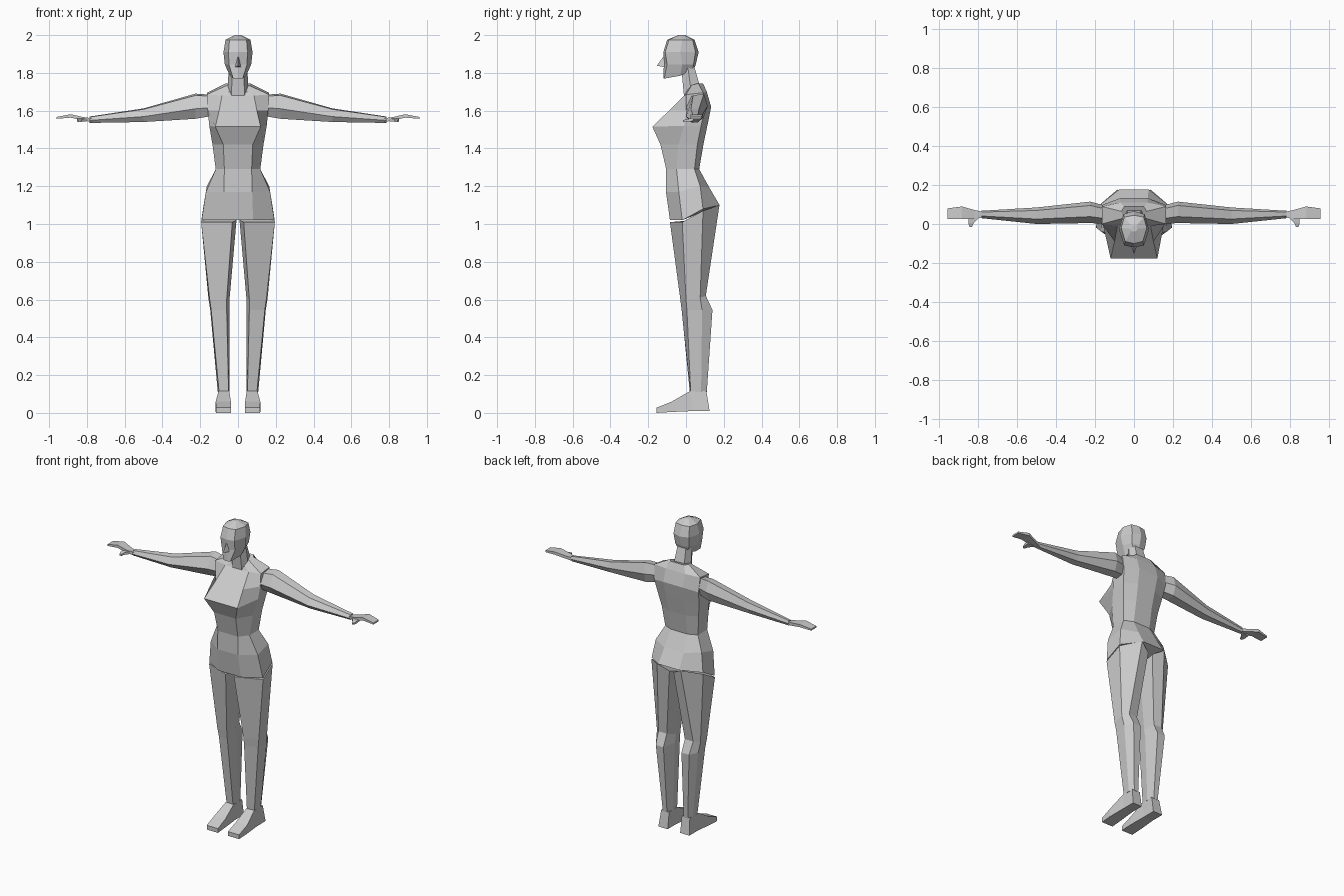
import bpy, bmesh


def loft(name, rings, mirror=False):
    """Skin a list of equal-length point rings and close both ends."""
    bm = bmesh.new()
    vs = [[bm.verts.new(p) for p in r] for r in rings]
    n = len(vs[0])
    for a, b in zip(vs, vs[1:]):
        for i in range(n):
            j = (i + 1) % n
            bm.faces.new((a[i], a[j], b[j], b[i]))
    bm.faces.new(vs[0])
    bm.faces.new(vs[-1])
    bmesh.ops.recalc_face_normals(bm, faces=bm.faces)
    me = bpy.data.meshes.new(name)
    bm.to_mesh(me)
    bm.free()
    ob = bpy.data.objects.new(name, me)
    bpy.context.collection.objects.link(ob)
    if mirror:
        m = ob.modifiers.new("Mirror", 'MIRROR')
        m.use_mirror_merge = False
    return ob


def sym(half):
    """Complete a half ring (front to back, x >= 0) by reflection in x."""
    return half + [(-x, y, z) for x, y, z in reversed(half) if x > 0]


def level(z, pts):
    return [(x, y, z) for x, y in pts]


def box_x(x, y0, y1, z0, z1):
    return [(x, y0, z0), (x, y1, z0), (x, y1, z1), (x, y0, z1)]


def box_y(y, x0, x1, z0, z1):
    return [(x0, y, z0), (x1, y, z0), (x1, y, z1), (x0, y, z1)]


# Torso: neck base, shoulders, bust, ribs, waist, hips, seat
loft("torso", [sym(r) for r in (
    [(.05, .0, 1.70), (.055, .03, 1.735), (.065, .065, 1.745), (.05, .09, 1.745)],
    [(.085, -.01, 1.68), (.165, .0, 1.685), (.165, .09, 1.695), (.07, .11, 1.70)],
    [(.10, -.09, 1.60), (.16, .0, 1.60), (.16, .10, 1.60), (.07, .133, 1.62)],
    [(.12, -.178, 1.515), (.152, -.01, 1.52), (.15, .08, 1.52), (.065, .115, 1.53)],
    [(.078, -.135, 1.42), (.135, -.04, 1.42), (.133, .06, 1.42), (.06, .092, 1.42)],
    level(1.29, [(.072, -.105), (.118, -.05), (.118, .045), (.06, .07)]),
    [(.075, -.106, 1.17), (.17, -.038, 1.17), (.165, .075, 1.20), (.07, .125, 1.19)],
    [(.08, -.085, 1.02), (.193, -.02, 1.02), (.185, .09, 1.08), (.075, .178, 1.10)],
)])

# Legs
loft("legs", [
    [(.03, -.085, 1.01), (.195, -.02, 1.01), (.187, .09, 1.07),
     (.085, .177, 1.10), (.015, .15, 1.06), (.008, .04, 1.02)],
    [(.06, -.03, .60), (.15, .0, .60), (.157, .075, .61),
     (.125, .105, .62), (.065, .105, .62), (.045, .04, .60)],
    level(.545, [(.06, -.023), (.142, .005), (.147, .085),
                 (.12, .14), (.065, .14), (.045, .05)]),
    level(.11, [(.05, .02), (.1, .025), (.107, .08),
                (.09, .11), (.06, .11), (.044, .07)]),
], mirror=True)

# Feet, heel to toe
loft("feet", [
    [(.045, .125, .01), (.112, .125, .01), (.103, .108, .115), (.046, .108, .115)],
    [(.045, .04, .01), (.112, .04, .01), (.103, .02, .115), (.046, .02, .115)],
    box_y(-.075, .038, .118, .005, .06),
    box_y(-.155, .036, .117, .0, .028),
], mirror=True)


# Arms
def arm_ring(x, y0, y1, z0, z1):
    w, h = y1 - y0, z1 - z0
    return [(x, y0 + w * u, z0 + h * v) for u, v in
            ((.82, 1), (.3, .93), (0, .4), (.28, 0), (.8, .05), (1, .5))]


loft("arms", [arm_ring(*a) for a in (
    (.15, .0, .095, 1.57, 1.685),
    (.225, .005, .115, 1.557, 1.69),
    (.5, .0, .085, 1.54, 1.612),
    (.785, .03, .068, 1.535, 1.569))], mirror=True)

# Hands and thumbs
loft("hands", [box_x(*a) for a in (
    (.775, .035, .062, 1.54, 1.56),
    (.82, .025, .072, 1.548, 1.566),
    (.885, .025, .09, 1.563, 1.581),
    (.96, .025, .08, 1.557, 1.567))], mirror=True)
loft("thumbs", [box_y(*a) for a in (
    (.04, .79, .85, 1.545, 1.56),
    (.005, .825, .852, 1.542, 1.556),
    (-.015, .832, .845, 1.54, 1.55))], mirror=True)

# Neck
loft("neck", [sym(r) for r in (
    level(1.83, [(.03, -.025), (.05, .01), (.03, .045)]),
    [(.035, -.01, 1.67), (.055, .03, 1.68), (.04, .085, 1.69)])])

# Head, crown to chin
loft("head", [sym(r) for r in (
    level(2.0, [(0, -.04), (.012, -.035), (.016, -.025), (.012, -.01), (0, -.005)]),
    level(1.975, [(0, -.10), (.045, -.09), (.066, -.02), (.05, .035), (0, .045)]),
    level(1.91, [(0, -.12), (.05, -.11), (.077, -.03), (.055, .05), (0, .067)]),
    level(1.845, [(0, -.117), (.048, -.1), (.07, -.02), (.05, .04), (0, .052)]),
    [(0, -.12, 1.77), (.025, -.115, 1.77), (.043, -.03, 1.785),
     (.035, .035, 1.815), (0, .04, 1.815)],
)])

# Nose
loft("nose", [
    [(-.006, -.11, 1.885), (.006, -.11, 1.885), (0, -.121, 1.885)],
    [(-.016, -.11, 1.83), (.016, -.11, 1.83), (0, -.155, 1.838)],
])
